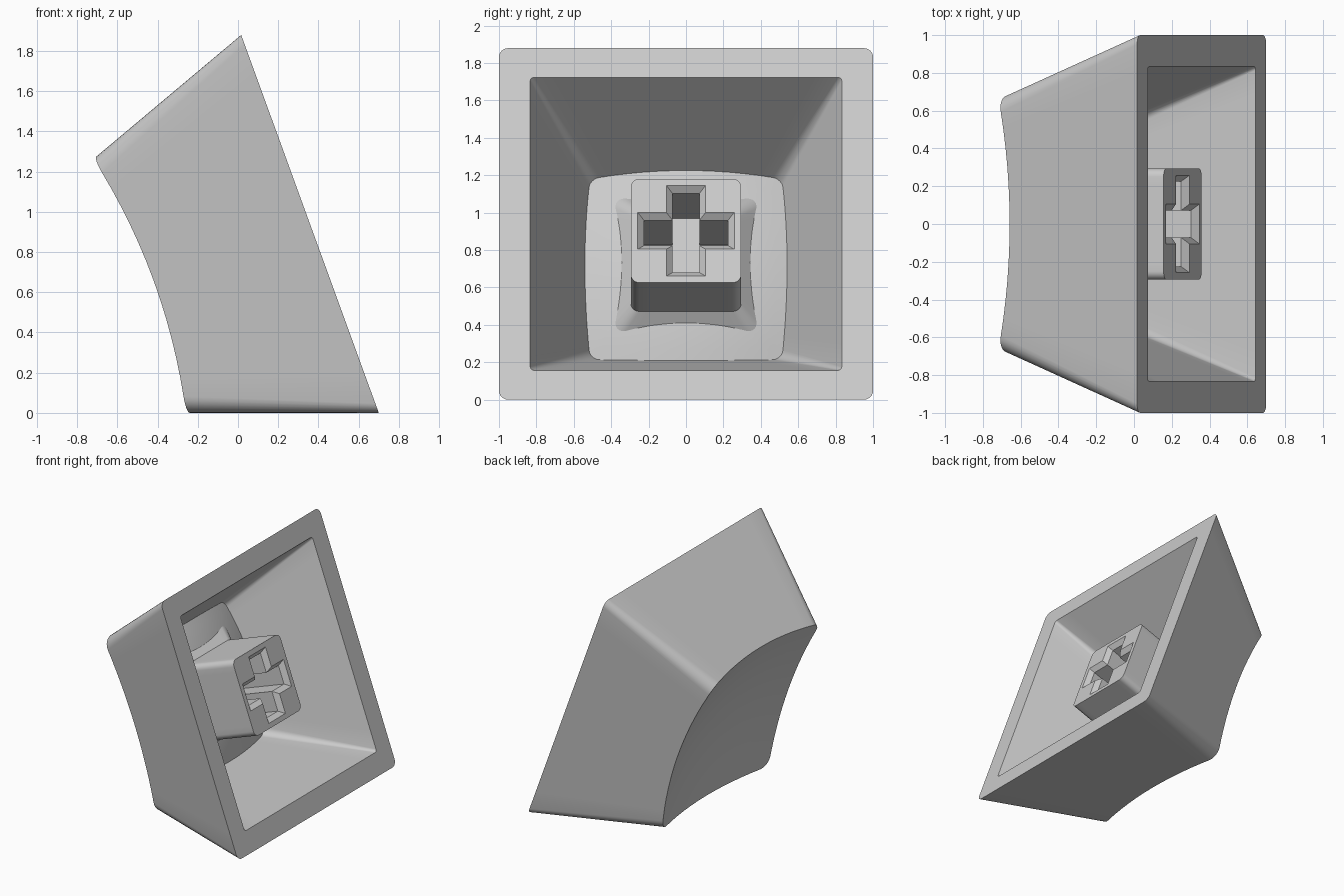
import bpy
import bmesh
from math import sin, cos, tan, radians, pi
from mathutils import Vector

if "Cube" in bpy.data.objects:
    bpy.data.objects.remove(bpy.data.objects["Cube"])

grey = bpy.data.materials.new("plain grey plastic")
grey.use_nodes = True
grey.diffuse_color = (0.6, 0.6, 0.6, 1)
grey.node_tree.nodes["Principled BSDF"].inputs["Base Color"].default_value = (0.6, 0.6, 0.6, 1)

# Cap frame: u across (y), v up the open rim, n from the rim towards the dish
TILT = radians(20)
CENTRE = Vector((0.358, 0, 0.94))
V_AXIS = Vector((-sin(TILT), 0, cos(TILT)))
N_AXIS = Vector((-cos(TILT), 0, -sin(TILT)))


def place(u, v, n):
    return CENTRE + Vector((0, u, 0)) + V_AXIS * v + N_AXIS * n


def rounded_square(half, radius, side=12, arc=6):
    """Outline of a rounded square, with points spaced along its sides."""
    points = []
    flat = half - radius
    for quarter in range(4):
        c, s = cos(quarter * pi / 2), sin(quarter * pi / 2)
        corner = [(half, -flat + 2 * flat * i / side) for i in range(side)]
        corner += [(flat + radius * cos(a), flat + radius * sin(a))
                   for a in (pi / 2 * i / arc for i in range(arc))]
        points += [(c * x - s * y, s * x + c * y) for x, y in corner]
    return points


def flat_ring(outline, n):
    return [(u, v, n) for u, v in outline]


def bowl(u, v, low, spread):
    return low + (u * u + v * v) / spread


def bowl_ring(half_at, radius, low, spread):
    """Ring where a tapering wall meets a shallow bowl."""
    base = rounded_square(1, radius / half_at(0.8))
    ring = []
    for u, v in base:
        n = low
        for _ in range(8):
            h = half_at(n)
            n = bowl(u * h, v * h, low, spread)
        ring.append((u * h, v * h, n))
    return ring


def bowl_floor(ring, low, spread, steps=9):
    """Shrinking rings that fill a bowl to near its middle."""
    return [[(u * t, v * t, bowl(u * t, v * t, low, spread)) for u, v, n in ring]
            for t in (1 - i / steps for i in range(1, steps))]


def add_rings(bm, rings):
    return [[bm.verts.new(place(*p)) for p in ring] for ring in rings]


def bridge(bm, loops):
    for a, b in zip(loops, loops[1:]):
        for i in range(len(a)):
            j = (i + 1) % len(a)
            bm.faces.new((a[i], a[j], b[j], b[i]))


def finish(bm, name):
    bmesh.ops.recalc_face_normals(bm, faces=bm.faces)
    mesh = bpy.data.meshes.new(name)
    bm.to_mesh(mesh)
    bm.free()
    mesh.materials.append(grey)
    obj = bpy.data.objects.new(name, mesh)
    bpy.context.collection.objects.link(obj)
    bpy.ops.object.select_all(action='DESELECT')
    obj.select_set(True)
    bpy.context.view_layer.objects.active = obj
    bpy.ops.object.shade_smooth_by_angle(angle=radians(20))
    return obj


# Hollow cap: dish, outer walls, rim, inner walls and ceiling in one shell
DISH = (0.74, 5.6)
CEILING = (0.575, 3.9)
dish_edge = bowl_ring(lambda n: 1 - n * tan(TILT), 0.09, *DISH)
ceiling_edge = bowl_ring(lambda n: 0.833 - 0.45 * n, 0.05, *CEILING)
bm = bmesh.new()
rings = bowl_floor(dish_edge, *DISH)[::-1]
rings += [dish_edge,
          flat_ring(rounded_square(1, 0.05), 0),
          flat_ring(rounded_square(0.833, 0.02), 0),
          ceiling_edge]
rings += bowl_floor(ceiling_edge, *CEILING)
loops = add_rings(bm, rings)
bridge(bm, loops)
for end in (loops[0], loops[-1]):
    bm.faces.new(end)
finish(bm, "cap_shell")


# Stem: rounded post with a flared root and a chamfered cross socket
def cross(arm, reach):
    corner = [(reach, -arm), (reach, arm), (arm, arm)]
    points = []
    for quarter in range(4):
        c, s = round(cos(quarter * pi / 2)), round(sin(quarter * pi / 2))
        points += [(c * x - s * y, s * x + c * y) for x, y in corner]
    return points


STEM_END = 0.107
bm = bmesh.new()
post = add_rings(bm, [flat_ring(rounded_square(0.395, 0.06), 0.657),
                      flat_ring(rounded_square(0.295, 0.045), 0.557),
                      flat_ring(rounded_square(0.295, 0.045), STEM_END)])
bridge(bm, post)
bm.faces.new(post[0])
socket = add_rings(bm, [flat_ring(cross(0.105, 0.258), STEM_END),
                        flat_ring(cross(0.072, 0.225), STEM_END + 0.035),
                        flat_ring(cross(0.072, 0.225), 0.53)])
bridge(bm, socket)
bm.faces.new(socket[-1])
# End face between the post outline and the socket
edges = [bm.edges.get((loop[i - 1], loop[i]))
         for loop in (post[-1], socket[0]) for i in range(len(loop))]
bmesh.ops.triangle_fill(bm, edges=edges, use_beauty=True)
finish(bm, "socket_stem")
